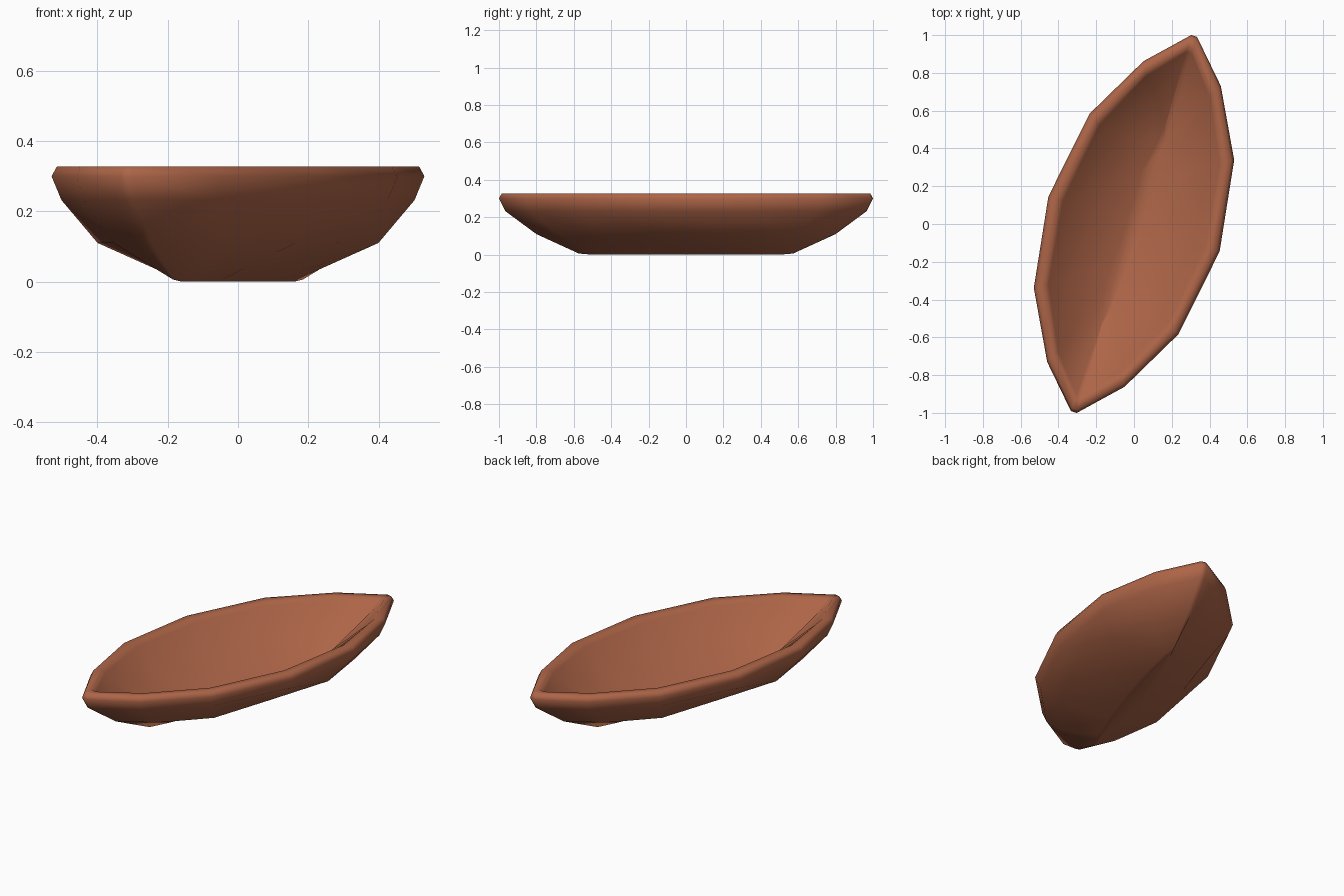
import bpy, bmesh, math

if "Cube" in bpy.data.objects:
    bpy.data.objects.remove(bpy.data.objects["Cube"])

mat = bpy.data.materials.new("terracotta brown")
mat.diffuse_color = (0.42, 0.13, 0.064, 1)
mat.use_nodes = True
mat.node_tree.nodes["Principled BSDF"].inputs["Base Color"].default_value = mat.diffuse_color

# Half outline of the pointed hull: (along the keel, across)
side = [(1.045, 0.016), (0.836, 0.215), (0.484, 0.402), (0, 0.476),
        (-0.484, 0.402), (-0.836, 0.215), (-1.045, 0.016)]
outline = side + [(-a, -t) for a, t in side]

# Rings from keel up the outside, over the rim and down the inside:
# (height, length scale, width scale, extra width scale amidships)
rings = [(0.0, 0.50, 0.06, 1), (0.006, 0.575, 0.10, 1), (0.11, 0.80, 0.735, 0.85),
         (0.232, 0.965, 0.94, 1), (0.30, 1.0, 1.0, 1), (0.328, 0.985, 0.965, 1),
         (0.328, 0.935, 0.87, 1), (0.31, 0.912, 0.83, 1), (0.03, 0.53, 0.12, 1)]

# The hull is turned about z
ang = math.atan(0.32)
s, c = math.sin(ang), math.cos(ang)

bm = bmesh.new()
loops = []
for z, sa, st, mid in rings:
    loop = []
    for a, t in outline:
        u, v = a * sa, t * st * (mid if a == 0 else 1)
        loop.append(bm.verts.new((s * u + c * v, c * u - s * v, z)))
    loops.append(loop)
n = len(outline)
for lo, hi in zip(loops, loops[1:]):
    for i in range(n):
        j = (i + 1) % n
        bm.faces.new((lo[i], lo[j], hi[j], hi[i]))
bm.faces.new(loops[0])
bm.faces.new(loops[-1])
bmesh.ops.recalc_face_normals(bm, faces=bm.faces)

mesh = bpy.data.meshes.new("boat_bowl")
bm.to_mesh(mesh)
bm.free()
mesh.materials.append(mat)
bowl = bpy.data.objects.new("boat_bowl", mesh)
bpy.context.collection.objects.link(bowl)
bpy.context.view_layer.objects.active = bowl
bowl.select_set(True)
bpy.ops.object.shade_smooth_by_angle(angle=math.radians(75))
